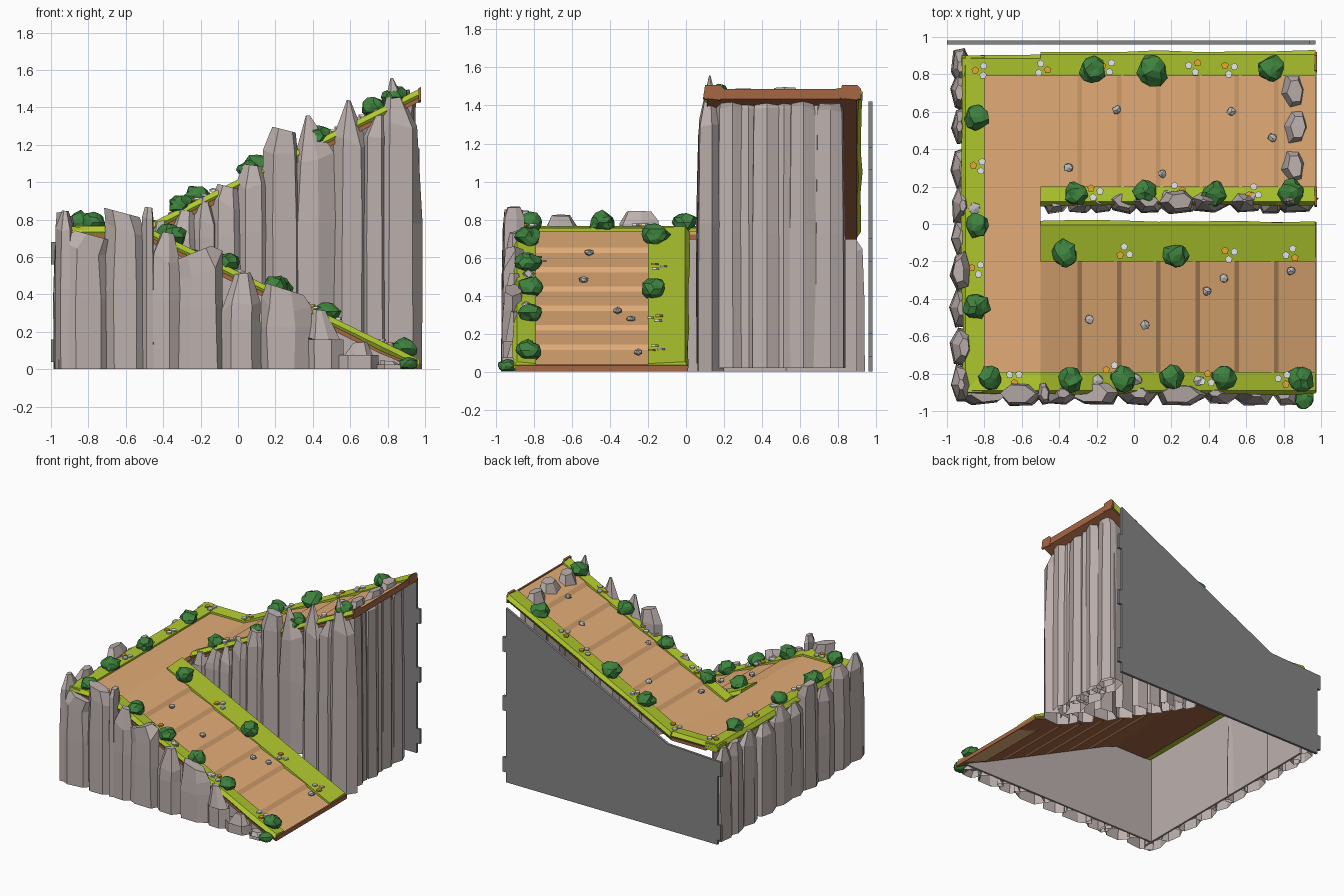
import bpy, bmesh, math, random
from mathutils import Vector, Matrix

random.seed(7)
cube = bpy.data.objects.get("Cube")
if cube:
    bpy.data.objects.remove(cube, do_unlink=True)


def material(name, rgb):
    linear = [((c / 255 + 0.055) / 1.055) ** 2.4 for c in rgb]
    mat = bpy.data.materials.new(name)
    mat.use_nodes = True
    mat.diffuse_color = (*linear, 1)
    mat.node_tree.nodes["Principled BSDF"].inputs["Base Color"].default_value = (*linear, 1)
    return mat


dirt = material("path dirt", (226, 172, 118))
grass = material("grass green", (177, 201, 46))
rock = material("cliff rock", (188, 176, 173))
brown = material("earth brown", (166, 103, 68))
leaf = material("bush green", (62, 130, 62))
panel_grey = material("panel grey", (134, 134, 135))
stone = material("pebble grey", (188, 186, 186))
white = material("flower white", (244, 244, 244))
yellow = material("flower yellow", (238, 174, 46))


def finish(bm, name, *mats):
    bmesh.ops.recalc_face_normals(bm, faces=bm.faces)
    mesh = bpy.data.meshes.new(name)
    bm.to_mesh(mesh)
    bm.free()
    for mat in mats:
        mesh.materials.append(mat)
    bpy.context.collection.objects.link(bpy.data.objects.new(name, mesh))


def low(x):
    return 0.74 - 0.485 * max(0, x + 0.5)


def high(x):
    return 0.74 + 0.5 * max(0, x + 0.5)


def surface(x, y):
    return high(x) if y > 0.05 else low(x)


def sweep(name, section, path, mat, along_y=False, wobble=0):
    """Sweep a cross-section (side, height) along a path (distance, height), never below ground."""
    bm = bmesh.new()
    rings = []
    for t, z in path:
        shift = random.uniform(-wobble, wobble)
        ring = []
        for i, (s, dz) in enumerate(section):
            s += shift if i in (1, 2) else 0
            xy = (s, t) if along_y else (t, s)
            ring.append(bm.verts.new((*xy, max(0, z + dz))))
        rings.append(ring)
    n = len(section)
    for a, b in zip(rings, rings[1:]):
        for i in range(n):
            bm.faces.new((a[i], a[(i + 1) % n], b[(i + 1) % n], b[i]))
    bm.faces.new(rings[0])
    bm.faces.new(rings[-1])
    finish(bm, name, mat)


def box_section(a, b, bottom, top):
    return [(a, bottom), (b, bottom), (b, top), (a, top)]


def line(height, start=-0.5, end=0.97, count=8):
    xs = [start + (end - start) * i / (count - 1) for i in range(count)]
    return [(x, height(x)) for x in xs]


def steps(height):
    """Shallow treads joined by short steep risers."""
    sign = 1 if height is low else -1
    path = [(-0.5, height(-0.5))]
    for k in range(1, 7):
        x = -0.5 + 0.21 * k
        path += [(x - 0.012, height(x) + sign * 0.014), (x + 0.012, height(x) - sign * 0.014)]
    return path + [(0.97, height(0.97))]


# Earth slabs, dirt paths and end beams
flat = [(-0.9 + 0.2 * i, 0.74) for i in range(10)]
sweep("lower_ramp_base", box_section(-0.9, 0.01, -0.045, -0.02), line(low), brown)
sweep("upper_ramp_base", box_section(0.11, 0.9, -0.045, -0.02), line(high), brown)
sweep("landing_base", box_section(-0.81, -0.5, -0.045, -0.02), flat, brown, True)
sweep("lower_path", box_section(-0.81, -0.19, -0.04, 0), steps(low), dirt)
sweep("upper_path", box_section(0.19, 0.8, -0.04, 0), steps(high), dirt)
sweep("landing_path", box_section(-0.81, -0.5, -0.03, 0), [(-0.81, 0.74), (0.8, 0.74)], dirt, True)
sweep("upper_end_beam", box_section(0.1, 0.92, -0.045, 0.008), line(high, 0.968, 0.976, 2), brown)
sweep("lower_end_beam", box_section(-0.9, 0.01, -0.045, 0.008), line(low, 0.968, 0.976, 2), brown)
for y in (0.14, 0.86):
    lump_section = [(y - 0.05, -0.04), (y + 0.04, -0.05), (y + 0.06, 0.01), (y + 0.04, 0.03), (y - 0.04, 0.028)]
    sweep("beam_end", lump_section, line(high, 0.966, 0.978, 2), brown)


def border(name, inner, outer, path, along_y=False):
    lip = 0.02 if outer > inner else -0.02
    section = [(inner, -0.03), (outer - lip, -0.035), (outer, -0.005), (outer - lip, 0.025), (inner, 0.015)]
    sweep(name, section, path, grass, along_y, 0.007)


# Grass borders
border("lower_outer_grass", -0.79, -0.91, line(low))
border("lower_inner_grass", -0.2, 0.015, line(low))
border("upper_outer_grass", 0.79, 0.925, line(high))
border("upper_inner_grass", 0.2, 0.1, line(high))
border("landing_left_grass", -0.8, -0.92, flat, True)
border("landing_back_grass", 0.79, 0.905, line(high, -0.92, -0.5, 4))
border("landing_front_grass", -0.79, -0.91, line(low, -0.92, -0.5, 4))

# Flat walls closing the cliffs from inside
sweep("front_inner_wall", box_section(-0.845, -0.83, -2, -0.04), line(low, -0.87, 0.95, 12), rock)
sweep("left_inner_wall", box_section(-0.88, -0.865, -2, -0.03), flat, rock, True)


def column(bm, cx, cy, w, d, top, cap, bottom=0):
    """Irregular six-sided rock column, open below, with a tilted cap of the given relative size."""
    radii = [random.uniform(0.85, 1.08) for _ in range(6)]
    turn = random.uniform(-0.25, 0.25)
    lean = random.uniform(-0.08, 0.08) * w
    tilt = random.choice((-1, 1)) * random.uniform(0.2, 0.5) * cap
    drop = 0.02 + w * (1 - cap) * 0.9
    height = top - bottom
    rings = []
    for level, scale in ((bottom, 1.08), (bottom + height * 0.5, 1.06), (top - drop, 0.95), (top, cap)):
        ring = []
        for i, r in enumerate(radii):
            a = turn + i * math.pi / 3
            dx = r * scale * random.uniform(0.9, 1.06) * w / 2 * math.cos(a)
            dy = r * scale * d / 2 * math.sin(a)
            z = level
            if level == top:
                dx += lean * 2
                z -= 0.1 * w * cap + tilt * dx
            elif level == top - drop:
                z -= random.uniform(0, 0.3) * min(w, height) + tilt * dx
            ring.append(bm.verts.new((cx + dx, cy + dy, max(0, z))))
        rings.append(ring)
    for a, b in zip(rings, rings[1:]):
        for i in range(6):
            j = (i + 1) % 6
            bm.faces.new((a[i], a[j], b[j], b[i]))
    bm.faces.new(rings[-1])


# Front cliff: position, width, height, cap size
bm = bmesh.new()
for x, w, h, cap in ((-0.82, 0.28, 0.75, 0.8), (-0.6, 0.22, 0.85, 0.8), (-0.48, 0.07, 0.87, 0.6),
                     (-0.39, 0.18, 0.74, 0.4), (-0.2, 0.28, 0.66, 0.8), (0.01, 0.23, 0.52, 0.4),
                     (0.25, 0.27, 0.45, 0.8), (0.46, 0.2, 0.32, 0.3), (0.64, 0.24, 0.15, 0.3),
                     (0.82, 0.16, 0.05, 0.5)):
    column(bm, x, -0.905, w, 0.135, h, cap)
finish(bm, "front_cliff", rock)

# Left cliff
bm = bmesh.new()
for y, h, cap in ((-0.86, 0.85, 0.3), (-0.66, 0.83, 0.5), (-0.45, 0.74, 0.4), (-0.25, 0.85, 0.6),
                  (-0.07, 0.75, 0.4), (0.1, 0.79, 0.3), (0.3, 0.73, 0.4), (0.52, 0.75, 0.3),
                  (0.7, 0.74, 0.4), (0.84, 0.74, 0.3)):
    column(bm, -0.922, y, 0.115, 0.22, h, cap)
finish(bm, "left_cliff", rock)

# Upper cliff, with a hanging foot that follows the lower ramp
bm = bmesh.new()
for x, w, h, cap in ((-0.42, 0.16, 0.8, 0.5), (-0.29, 0.17, 0.86, 0.5), (-0.18, 0.16, 0.92, 0.3),
                     (-0.06, 0.19, 0.99, 0.6), (0.08, 0.18, 1.1, 0.5), (0.23, 0.23, 1.3, 0.65),
                     (0.4, 0.22, 1.36, 0.1), (0.6, 0.22, 1.44, 0.1), (0.73, 0.15, 1.36, 0.4),
                     (0.85, 0.26, 1.56, 0.06)):
    column(bm, x, 0.125, w, 0.14, h, cap, max(0, low(x) - 0.1))
finish(bm, "upper_cliff", rock)

# End cliff, whose tops break through the upper path
bm = bmesh.new()
for y in (0.31, 0.52, 0.71):
    column(bm, 0.855, y, 0.17, 0.26, 1.49, 0.5, 0.02)
for y in (0.23, 0.42, 0.61, 0.76):
    column(bm, 0.9, y, 0.11, 0.17, 1.43, 0.8, 0.02)
finish(bm, "end_cliff", rock)

# Back panel with side tabs
bm = bmesh.new()
outline = [(-0.97, 0), (0.94, 0), (0.94, 1.42), (-0.52, 0.7), (-0.97, 0.68)]
tabs = [(-0.985, 0.1), (-0.985, 0.62), (0.955, 0.14), (0.955, 0.64), (0.955, 1.12)]
shapes = [outline] + [[(x - 0.015, z - 0.06), (x + 0.015, z - 0.06), (x + 0.015, z + 0.06),
                       (x - 0.015, z + 0.06)] for x, z in tabs]
for shape in shapes:
    front, back = [[bm.verts.new((x, y, z)) for x, z in shape] for y in (0.96, 0.98)]
    bm.faces.new(front)
    bm.faces.new(back)
    for i in range(len(shape)):
        bm.faces.new((front[i - 1], front[i], back[i], back[i - 1]))
finish(bm, "back_panel", panel_grey)


def lump(bm, x, y, z, r, detail, rough, squash):
    verts = bmesh.ops.create_icosphere(bm, subdivisions=detail, radius=r)["verts"]
    spin = Matrix.Rotation(random.uniform(0, 6), 3, "Z")
    for v in verts:
        p = spin @ v.co * random.uniform(1 - rough, 1 + rough)
        v.co = Vector((x + p.x, y + p.y, max(0.002, z + p.z * squash)))


# Bushes
bm = bmesh.new()
for x, y in ((-0.22, 0.82), (0.1, 0.82), (0.73, 0.83), (-0.84, 0.57), (-0.84, -0.01), (-0.84, -0.44),
             (-0.77, -0.82), (-0.34, -0.83), (-0.06, -0.83), (0.2, -0.82), (0.48, -0.82), (0.89, -0.83),
             (-0.37, -0.16), (0.22, -0.17), (-0.31, 0.16), (0.06, 0.17), (0.43, 0.16), (0.84, 0.17)):
    big = 0.08 if abs(x) < 0.12 and y > 0.5 else random.uniform(0.062, 0.072)
    lump(bm, x, y, surface(x, y) + 0.045, big, 2, 0.18, 0.8)
lump(bm, 0.91, -0.94, 0.03, 0.055, 2, 0.18, 0.7)
finish(bm, "bushes", leaf)

# Pebbles on the paths and along the cliff edges
bm = bmesh.new()
for x, y in ((-0.09, 0.61), (0.52, 0.6), (0.74, 0.46), (-0.35, 0.3), (0.15, 0.27), (-0.24, -0.51),
             (0.06, -0.54), (0.39, -0.36), (0.48, -0.29), (0.84, -0.25), (0.01, -0.83), (0.34, -0.84),
             (-0.2, -0.84), (-0.85, 0.08), (0.63, 0.14), (0.18, 0.15)):
    edge = y < -0.8 or 0 < y < 0.2
    lump(bm, x, y, surface(x, y) + 0.014, 0.036 if edge else 0.026, 1, 0.2, 0.7)
finish(bm, "pebbles", stone)

# Flowers: small five-sided discs in clusters of white and yellow
bm = bmesh.new()
for x, y in ((-0.49, 0.83), (0.32, 0.84), (0.51, 0.83), (-0.14, 0.84), (-0.82, 0.82), (-0.83, 0.31),
             (-0.84, -0.24), (-0.64, -0.82), (-0.12, -0.78), (0.39, -0.83), (0.8, -0.83), (-0.21, 0.17),
             (0.23, 0.18), (0.64, 0.17), (-0.05, -0.15), (0.51, -0.16), (0.84, -0.16)):
    for i in range(3):
        a = i * 2.1 + x * 9
        px, py = x + 0.029 * math.cos(a), y + 0.029 * math.sin(a)
        spot = Matrix.Translation((px, py, surface(px, py) + 0.033))
        made = bmesh.ops.create_cone(bm, cap_ends=True, segments=5, radius1=0.021, radius2=0.021,
                                     depth=0.012, matrix=spot)
        for face in {f for v in made["verts"] for f in v.link_faces}:
            face.material_index = 1 if i == 2 else 0
finish(bm, "flowers", white, yellow)
